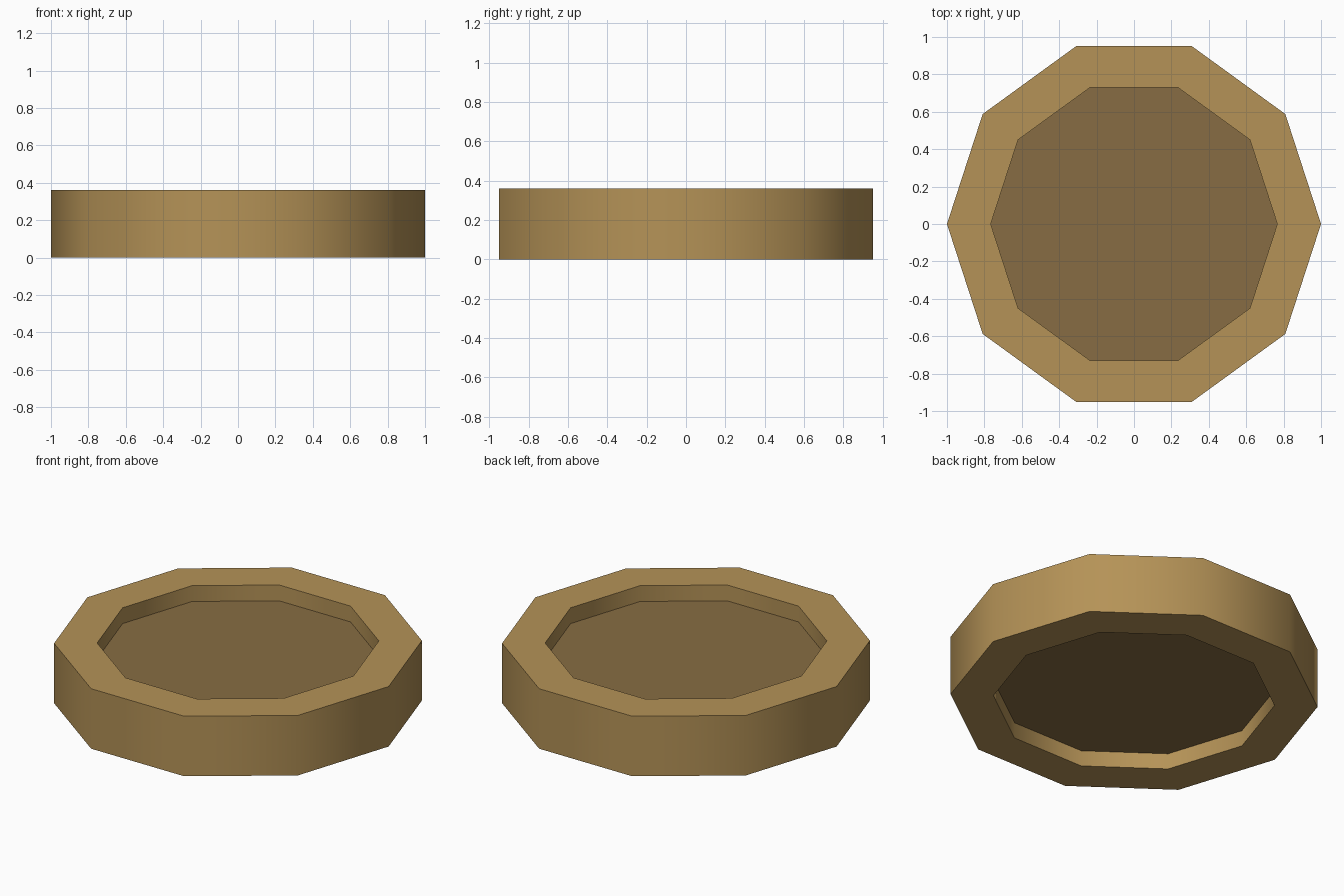
import bpy, bmesh, math

if "Cube" in bpy.data.objects:
    bpy.data.objects.remove(bpy.data.objects["Cube"])

SIDES = 10
OUTER, INNER = 1.0, 0.766
HEIGHT, RECESS = 0.36, 0.095


def material(name, rgb):
    m = bpy.data.materials.new(name)
    m.diffuse_color = (*rgb, 1.0)
    m.use_nodes = True
    m.node_tree.nodes["Principled BSDF"].inputs["Base Color"].default_value = m.diffuse_color
    return m


def decagon(bm, radius, z):
    return [bm.verts.new((radius * math.cos(math.tau * i / SIDES),
                          radius * math.sin(math.tau * i / SIDES), z))
            for i in range(SIDES)]


def bridge(bm, a, b):
    for i in range(SIDES):
        j = (i + 1) % SIDES
        bm.faces.new((a[i], a[j], b[j], b[i]))


def finish(bm, name, mat):
    bmesh.ops.recalc_face_normals(bm, faces=bm.faces)
    mesh = bpy.data.meshes.new(name)
    bm.to_mesh(mesh)
    bm.free()
    mesh.materials.append(mat)
    obj = bpy.data.objects.new(name, mesh)
    bpy.context.collection.objects.link(obj)
    # smooth round the walls, keep the rim edges crisp
    bpy.ops.object.select_all(action='DESELECT')
    obj.select_set(True)
    bpy.context.view_layer.objects.active = obj
    bpy.ops.object.shade_smooth_by_angle(angle=math.radians(45))
    return obj


rim_colour = material("light tan", (0.46, 0.29, 0.095))
panel_colour = material("dark brown", (0.245, 0.152, 0.056))

# Ten-sided ring with a rectangular cross-section
bm = bmesh.new()
loops = [decagon(bm, r, z) for r, z in
         ((OUTER, 0), (OUTER, HEIGHT), (INNER, HEIGHT), (INNER, 0))]
for k in range(4):
    bridge(bm, loops[k], loops[(k + 1) % 4])
finish(bm, "outer_ring", rim_colour)

# Panel filling the ring, recessed on both sides
bm = bmesh.new()
low = decagon(bm, INNER, RECESS)
high = decagon(bm, INNER, HEIGHT - RECESS)
bm.faces.new(low[::-1])
bm.faces.new(high)
finish(bm, "recessed_panel", panel_colour).data.shade_flat()
